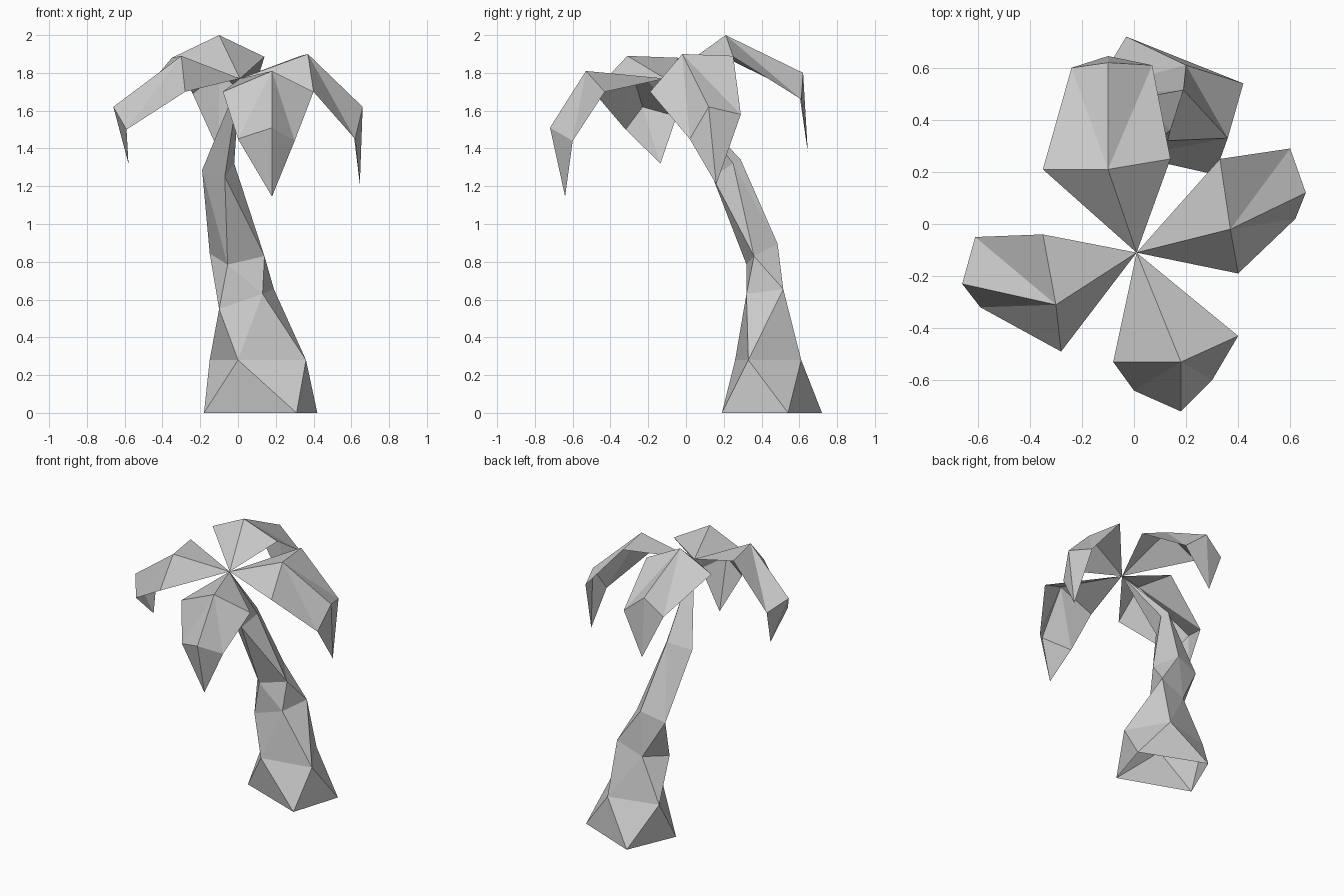
import bpy
import bmesh

cube = bpy.data.objects.get("Cube")
if cube:
    bpy.data.objects.remove(cube, do_unlink=True)

# Single plain colour
grey = bpy.data.materials.new("light_grey")
grey.use_nodes = True
colour = (0.6, 0.6, 0.6, 1)
grey.diffuse_color = colour
grey.node_tree.nodes["Principled BSDF"].inputs["Base Color"].default_value = colour

CROWN = (0.01, -0.11, 1.77)


def make_object(name, bm):
    mesh = bpy.data.meshes.new(name)
    bm.to_mesh(mesh)
    bm.free()
    mesh.materials.append(grey)
    obj = bpy.data.objects.new(name, mesh)
    bpy.context.collection.objects.link(obj)


def make_trunk(rings, first_shift):
    """Bridge twisted four-sided rings with triangles, closing at the crown."""
    bm = bmesh.new()
    loops = [[bm.verts.new(p) for p in ring] for ring in rings]
    for level, (low, high) in enumerate(zip(loops, loops[1:])):
        shift = first_shift[level]
        for i in range(4):
            a, b = low[(i + shift) % 4], low[(i + shift + 1) % 4]
            bm.faces.new((a, b, high[i]))
            bm.faces.new((b, high[(i + 1) % 4], high[i]))
    top = bm.verts.new(CROWN)
    for i in range(4):
        bm.faces.new((loops[-1][i], loops[-1][(i + 1) % 4], top))
    make_object("trunk", bm)


def make_frond(name, inner, outer, tip):
    """Folded leaf: a fan from the crown, a drooping strip and a pointed tip."""
    bm = bmesh.new()
    root, end = bm.verts.new(CROWN), bm.verts.new(tip)
    a, ridge, b = [bm.verts.new(p) for p in inner]
    c, fold, d = [bm.verts.new(p) for p in outer]
    for face in ((root, a, ridge), (root, ridge, b),
                 (a, c, ridge), (c, fold, ridge),
                 (ridge, fold, d), (ridge, d, b),
                 (c, end, fold), (fold, end, d)):
        bm.faces.new(face)
    make_object(name, bm)


# Leaning trunk, rings listed counter-clockwise from the front
make_trunk([
    [(-0.18, 0.37, 0), (0.31, 0.19, 0), (0.42, 0.54, 0), (-0.03, 0.72, 0)],
    [(0, 0.26, 0.28), (0.36, 0.33, 0.28), (0.2, 0.61, 0.28), (-0.15, 0.52, 0.28)],
    [(-0.1, 0.33, 0.55), (0.13, 0.32, 0.63), (0.19, 0.515, 0.655), (0, 0.5, 0.58)],
    [(-0.055, 0.32, 0.785), (0.14, 0.36, 0.83), (0.025, 0.485, 0.895), (-0.15, 0.45, 0.845)],
    [(-0.19, 0.2, 1.285), (-0.07, 0.14, 1.25), (-0.02, 0.25, 1.32), (-0.05, 0.29, 1.34)],
], (0, 3, 0, 3))

# Four fronds: inner row, outer row, tip
make_frond("back_frond",
           [(0.14, 0.25, 1.885), (-0.1, 0.21, 2), (-0.35, 0.21, 1.88)],
           [(0.07, 0.61, 1.66), (-0.1, 0.62, 1.8), (-0.24, 0.6, 1.69)],
           (-0.1, 0.645, 1.38))
make_frond("left_frond",
           [(0.4, -0.19, 1.7), (0.37, -0.02, 1.9), (0.33, 0.25, 1.89)],
           [(0.62, 0.02, 1.45), (0.66, 0.12, 1.62), (0.6, 0.29, 1.58)],
           (0.645, 0.16, 1.21))
make_frond("front_frond",
           [(-0.08, -0.53, 1.7), (0.18, -0.53, 1.81), (0.4, -0.43, 1.7)],
           [(0, -0.64, 1.45), (0.18, -0.72, 1.51), (0.3, -0.6, 1.44)],
           (0.18, -0.64, 1.145))
make_frond("right_frond",
           [(-0.35, -0.04, 1.88), (-0.3, -0.31, 1.89), (-0.28, -0.49, 1.7)],
           [(-0.61, -0.05, 1.57), (-0.66, -0.23, 1.62), (-0.59, -0.32, 1.5)],
           (-0.58, -0.135, 1.32))
